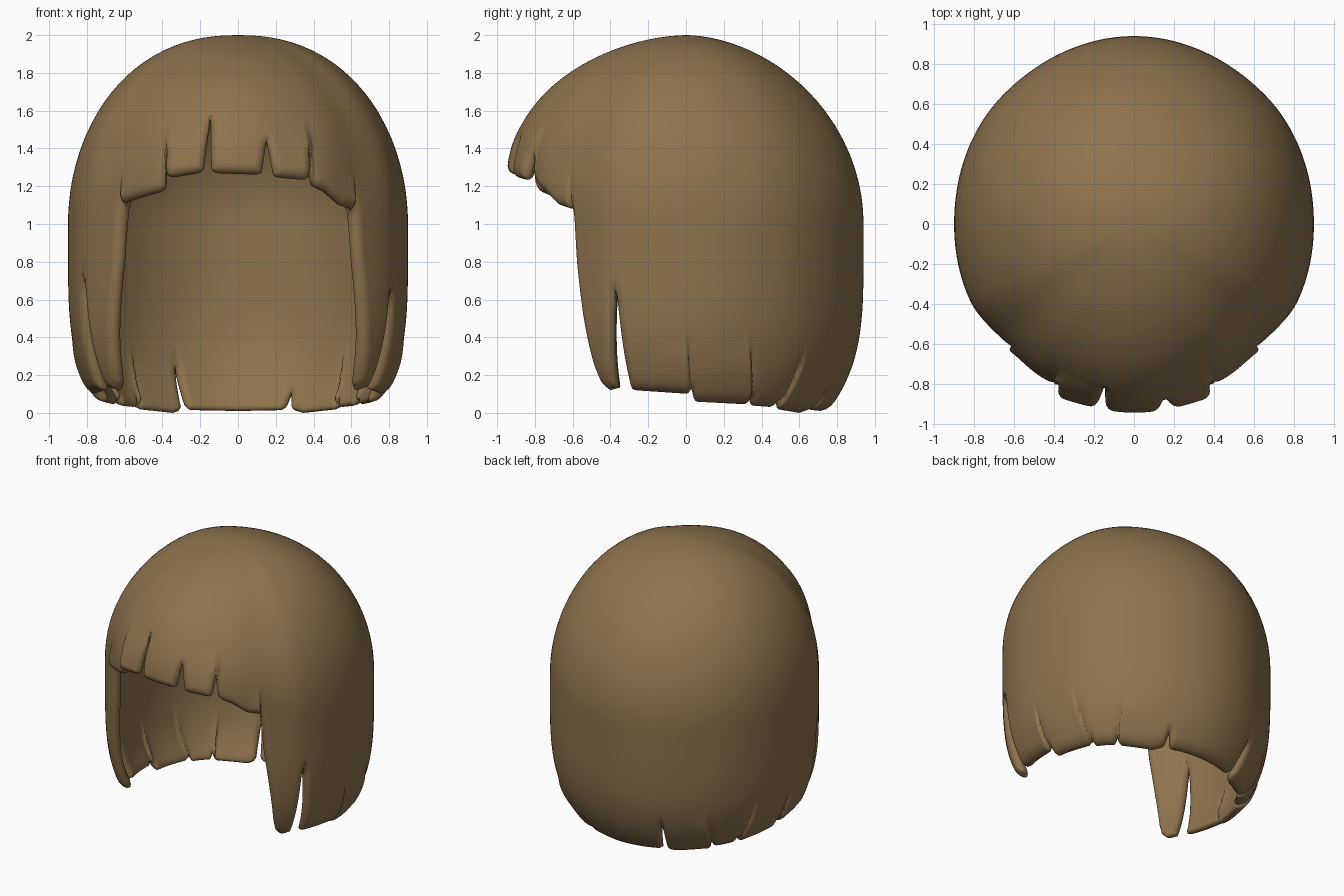
import bpy, bmesh, math

if "Cube" in bpy.data.objects:
    bpy.data.objects.remove(bpy.data.objects["Cube"])

COLS, TOP_ROWS, LOW_ROWS = 900, 16, 30
THICK, ROUND, Z_SPLIT = 0.08, 0.05, 1.6

# Hem height by angle from the front (degrees, + toward +x)
FRINGE = [(-45, 1.11), (-25.4, 1.18), (-25, 1.24), (-10.8, 1.275), (-9.6, 1.27), (9, 1.26),
          (10, 1.25), (25, 1.23), (25.4, 1.21), (32, 1.17), (39, 1.10), (45, 1.08)]
SIDE = [(45.3, 1.08), (47, 0.8), (50, 0.5), (52.7, 0.25), (54.5, 0.16), (57.5, 0.12),
        (61, 0.13), (69, 0.12), (92, 0.10), (93, 0.06), (117, 0.045), (118, 0.04),
        (131, 0.03), (132, 0.02), (150, 0.0), (157, 0.02), (159, 0.015), (180, 0.01)]
HEM = [(-a, z) for a, z in reversed(SIDE)] + FRINGE + SIDE
# Open gaps between locks: angle, top height, half width
GAPS = [(-25.2, 1.38, 0.9), (-10.2, 1.58, 1.3), (9.9, 1.44, 1.9), (25.2, 1.38, 0.9),
        (65, 0.67, 2.9), (158, 0.10, 1.2), (-65.5, 0.71, 2.9), (-156, 0.25, 1.2)]
# Overlapping locks, both sides: angle at top, top height, slant, raised side
FOLDS = [(45, 1.27, 0, -1), (90.5, 0.40, 5, -1), (112, 0.39, 14, -1), (136, 0.32, -15, 1)]
# Widest radius by angle from the front
WIDTH = [(0, 0.925), (30, 0.895), (47, 0.875), (65, 0.905), (90, 0.90), (135, 0.92), (180, 0.94)]


def lerp_table(table, x, smooth=False):
    for (x0, y0), (x1, y1) in zip(table, table[1:]):
        if x <= x1:
            u = max(0.0, (x - x0) / (x1 - x0))
            if smooth:
                u = u * u * (3 - 2 * u)
            return y0 + (y1 - y0) * u
    return table[-1][1]


def hem(a):
    z = lerp_table(HEM, a)
    for fa, top, slant, side in FOLDS[1:]:
        d = abs(abs(a) - fa - slant * top)
        z += 0.04 * max(0.0, 1 - d / 2.5) ** 2          # rounded corners at folds
    for ga, top, w in GAPS:
        d = abs(a - ga)
        if d < w + 3:
            z += 0.05 * (1 - d / (w + 3)) ** 3          # rounded corners at gaps
        if d < w:
            z = max(z, z + (top - z) * (1 - d / w))     # open slit
    return z


def shape(a, z):
    """Outer radius and vertical part of the surface direction."""
    b = abs(a)
    ca = math.cos(math.radians(a))
    zc = 1.0 + 0.3 * max(0.0, ca) ** 2
    power = 0.89 + (0.24 if ca > 0 else 0.21) * ca * ca
    r, c = lerp_table(WIDTH, b, True), 0.0
    if z > zc:
        c = min(1.0, (z - zc) / (2 - zc))
        r *= math.sqrt(max(0.0, 1 - c * c)) ** power
    elif z < 0.9:
        r *= 1 - 0.21 * ((0.9 - z) / 0.9) ** 3.7
    # middle fringe locks lift outward
    if b < 27:
        fade = min(1.0, max(0.0, (1.55 - z) / 0.25))
        r += fade * min(1.0, (27 - b) / 2.5) * (0.02 + 0.03 * (b / 24) ** 2)
    # one lock rides over its neighbour at each fold
    for fa, top, slant, side in FOLDS:
        if z < top:
            d = (b - fa - slant * (top - z)) * side
            deep = min(1.0, (top - z) / 0.12)
            if d >= 0:
                r += 0.016 * deep * math.exp(-d / 5) * min(1.0, 0.3 + d / 1.2)
            else:
                r -= 0.016 * deep * math.exp(d / 1.5)
    return r, c


angles = [-180 + 360 * i / COLS for i in range(COLS)]
hems = [hem(a) for a in angles]
STEP = math.radians(360 / COLS) * 0.9


def edge_distance(i, z):
    best = ROUND
    for k in range(-9, 9):
        h0, h1 = hems[(i + k) % COLS], hems[(i + k + 1) % COLS]
        if min(h0, h1) > z + ROUND or max(h0, h1) < z - ROUND:
            continue
        x0, dz = k * STEP, h1 - h0
        t = (-x0 * STEP + (z - h0) * dz) / (STEP * STEP + dz * dz)
        t = min(1.0, max(0.0, t))
        best = min(best, math.hypot(x0 + t * STEP, z - h0 - t * dz))
    return best


bm = bmesh.new()


def put(a, r, z):
    t = math.radians(a)
    return bm.verts.new((r * math.sin(t), -r * math.cos(t), z))


# Hair shell: outer and inner skins that meet along the rounded hem
outer_pole, inner_pole = bm.verts.new((0, 0, 2)), bm.verts.new((0, 0, 2 - THICK))
columns = []
for i, a in enumerate(angles):
    outer, inner = [], []
    heights = [2 - (2 - Z_SPLIT) * (j / TOP_ROWS) ** 2 for j in range(1, TOP_ROWS + 1)]
    heights += [Z_SPLIT + (hems[i] - Z_SPLIT) * (1 - (1 - j / LOW_ROWS) ** 1.5)
                for j in range(1, LOW_ROWS)]
    for z in heights:
        r, c = shape(a, z)
        d = edge_distance(i, z) if z < Z_SPLIT else ROUND
        k = math.sqrt(max(0.0, 1 - (1 - d / ROUND) ** 2))
        s = math.sqrt(1 - c * c)
        outer.append(put(a, r - THICK / 2 * (1 - k) * s, z))
        inner.append(put(a, max(0.005, r - THICK / 2 * (1 + k) * s), z - THICK * c * k))
    r, c = shape(a, hems[i])
    rim = put(a, r - THICK / 2, hems[i])
    columns.append(outer + [rim] + inner[::-1])

for i in range(COLS):
    p, q = columns[i], columns[(i + 1) % COLS]
    bm.faces.new((outer_pole, p[0], q[0]))
    bm.faces.new((inner_pole, q[-1], p[-1]))
    for j in range(len(p) - 1):
        bm.faces.new((p[j], p[j + 1], q[j + 1], q[j]))
bmesh.ops.recalc_face_normals(bm, faces=bm.faces)
for f in bm.faces:
    f.smooth = True

mesh = bpy.data.meshes.new("bob_hair")
bm.to_mesh(mesh)
bm.free()
brown = bpy.data.materials.new("warm_brown")
brown.diffuse_color = (0.27, 0.17, 0.075, 1)
brown.use_nodes = True
brown.node_tree.nodes["Principled BSDF"].inputs["Base Color"].default_value = brown.diffuse_color
mesh.materials.append(brown)
hair = bpy.data.objects.new("bob_hair", mesh)
bpy.context.collection.objects.link(hair)
